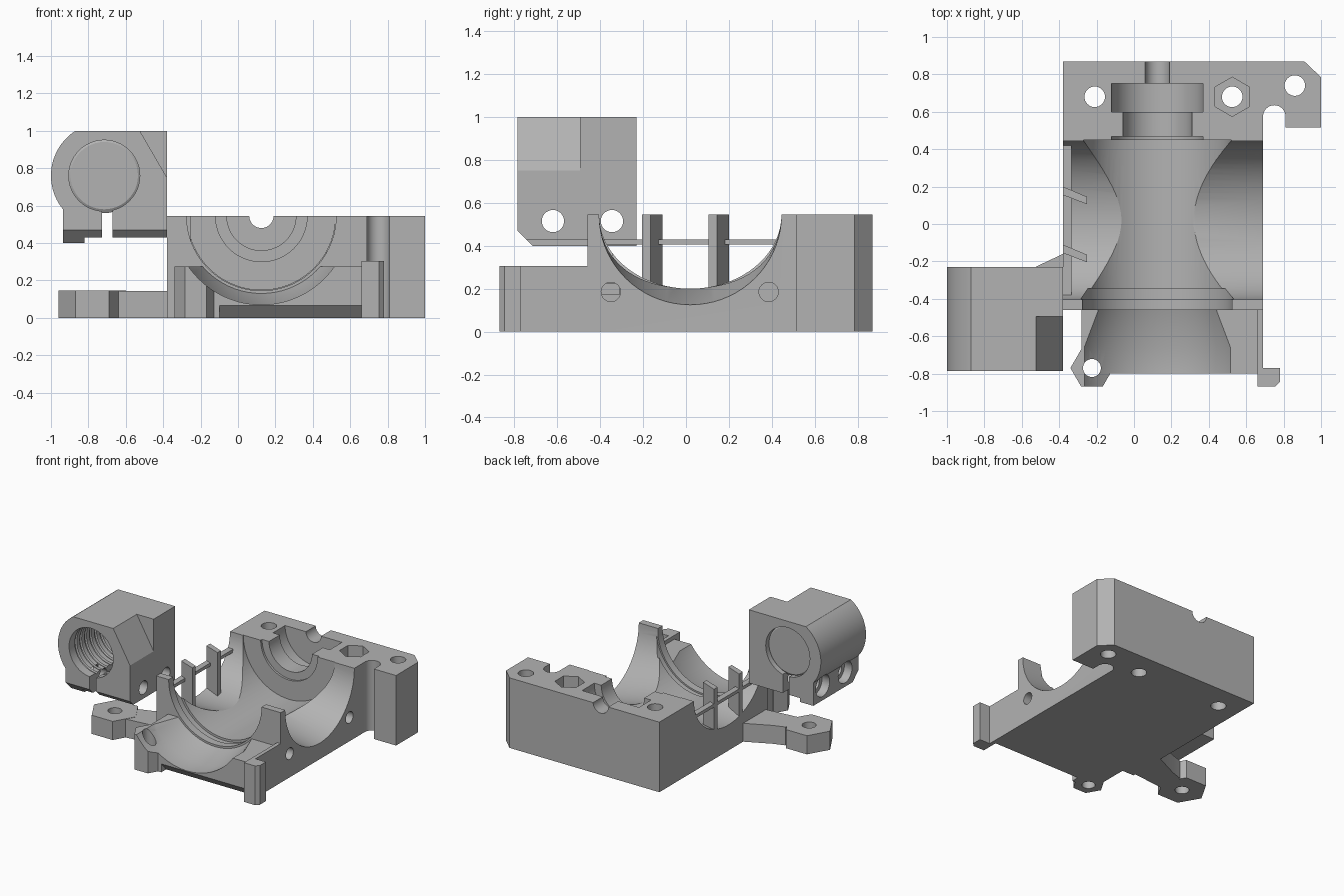
import bpy
from math import cos, sin, pi, radians
from mathutils import Vector

cube = bpy.data.objects.get("Cube")
if cube:
    bpy.data.objects.remove(cube, do_unlink=True)

grey = bpy.data.materials.new("printed grey")
grey.use_nodes = True
GREY = (0.45, 0.45, 0.45, 1)
grey.diffuse_color = GREY
grey.node_tree.nodes["Principled BSDF"].inputs["Base Color"].default_value = GREY

AX, AZ = 0.125, 0.545      # axis of the main cradle, level with the split plane


def loft(name, rings):
    """Join matching closed rings of points and cap both ends."""
    n = len(rings[0])
    verts = [p for r in rings for p in r]
    faces = [list(range(n))[::-1], list(range(len(verts) - n, len(verts)))]
    for k in range(len(rings) - 1):
        for i in range(n):
            j = (i + 1) % n
            faces.append([k * n + i, k * n + j, k * n + n + j, k * n + n + i])
    me = bpy.data.meshes.new(name)
    me.from_pydata(verts, [], faces)
    me.materials.append(grey)
    ob = bpy.data.objects.new(name, me)
    bpy.context.collection.objects.link(ob)
    bpy.context.view_layer.objects.active = ob
    bpy.ops.object.select_all(action='DESELECT')
    ob.select_set(True)
    bpy.ops.object.mode_set(mode='EDIT')
    bpy.ops.mesh.select_all(action='SELECT')
    bpy.ops.mesh.normals_make_consistent(inside=False)
    bpy.ops.object.mode_set(mode='OBJECT')
    return ob


def place(axis, u, v, t):
    """Point from profile coordinates u, v and the distance t along an axis."""
    return {'x': (t, u, v), 'y': (u, t, v), 'z': (u, v, t)}[axis]


def prism(name, axis, pts, a, b):
    return loft(name, [[place(axis, u, v, t) for u, v in pts] for t in (a, b)])


def box(name, x0, x1, y0, y1, z0, z1):
    return prism(name, 'z', [(x0, y0), (x1, y0), (x1, y1), (x0, y1)], z0, z1)


def circle(u, v, r, n=32, rv=None, turn=0):
    rv = rv or r
    return [(u + r * cos(turn + 2 * pi * i / n), v + rv * sin(turn + 2 * pi * i / n))
            for i in range(n)]


def turned(name, axis, u, v, steps, n=72):
    """Round shape from (distance, radius) steps along an axis."""
    return loft(name, [[place(axis, p, q, t) for p, q in circle(u, v, r, n)]
                       for t, r in steps])


def cut(ob, *cutters):
    for c in cutters:
        m = ob.modifiers.new("cut", 'BOOLEAN')
        m.operation = 'DIFFERENCE'
        m.solver = 'EXACT'
        m.object = c
        bpy.context.view_layer.update()
        dg = bpy.context.evaluated_depsgraph_get()
        me = bpy.data.meshes.new_from_object(ob.evaluated_get(dg))
        ob.modifiers.clear()
        ob.data = me
        bpy.data.objects.remove(c, do_unlink=True)
    return ob


def hole(axis, u, v, r, a, b, n=32, turn=0):
    return prism("cutter", axis, circle(u, v, r, n, turn=turn), a, b)


# Main body with the mounting ear at the back right
notch = [(0.75 + 0.06 * cos(a), 0.575 + 0.06 * sin(a))
         for a in [pi - pi * i / 16 for i in range(17)]]
outline = [(-0.38, -0.46), (0.69, -0.46)] + notch + [
    (0.81, 0.515), (1.0, 0.515), (1.0, 0.785), (0.91, 0.87), (-0.38, 0.87)]
body = prism("main_body", 'z', outline, 0, AZ)

# Stepped bore: cradle, seal groove, bearing seat and shaft exit
cut(body, turned("cutter", 'y', AX, AZ, [
    (-0.5, 0.4), (-0.4, 0.4), (-0.4, 0.412), (-0.345, 0.412), (-0.345, 0.395),
    (0.45, 0.395), (0.45, 0.245), (0.467, 0.245), (0.467, 0.185), (0.60, 0.185),
    (0.60, 0.245), (0.75, 0.245), (0.75, 0.065), (0.95, 0.065)]))

# Side windows, deepening toward the right wall
window = [(x, [place('x', u, v, x) for u, v in circle(0.02, AZ, 0.425, 72, d)])
          for x, d in ((-0.5, 0.345), (0.33, 0.345), (0.69, 0.42), (0.8, 0.42))]
cut(body, loft("cutter", [ring for _, ring in window]))

# Screw holes, nut pocket and side holes
cut(body,
    hole('z', -0.21, 0.68, 0.055, -0.1, 0.7),
    hole('z', 0.86, 0.74, 0.055, -0.1, 0.7),
    hole('z', 0.525, 0.68, 0.055, -0.1, 0.7),
    hole('z', 0.525, 0.68, 0.105, 0.42, 0.7, 6, pi / 2),
    hole('x', -0.35, 0.185, 0.045, 0.45, 0.8),
    hole('x', 0.385, 0.185, 0.045, 0.45, 0.8))

# Lower front cradle with its flared opening and bevelled lower edge
front = prism("front_cradle", 'z', [(-0.28, -0.46), (-0.28, -0.72), (-0.2, -0.8),
                                    (0.69, -0.8), (0.69, -0.46)], 0, 0.275)
lip = [(-0.9, -0.1), (-0.74, -0.1), (-0.74, 0.0), (-0.80, 0.065), (-0.9, 0.065)]
flare = [(-0.95, 0.475), (-0.66, 0.475), (-0.46, 0.415), (-0.4, 0.415)]
cut(front, turned("cutter", 'y', AX, AZ, flare),
    prism("cutter", 'x', lip, -0.1, 0.66),
    hole('z', -0.225, -0.77, 0.048, -0.1, 0.5))

# Front screw tab on the right, hooked tab and thin rib on the left
tab = prism("front_screw_tab", 'z', circle(-0.225, -0.77, 0.115, 6), 0, 0.275)
cut(tab, turned("cutter", 'y', AX, AZ, flare),
    hole('z', -0.225, -0.77, 0.048, -0.1, 0.5))
prism("front_hook_tab", 'z', [(0.66, -0.87), (0.755, -0.87), (0.78, -0.845),
                              (0.78, -0.77), (0.69, -0.77), (0.69, -0.46),
                              (0.66, -0.46)], 0, 0.305)

# Small wire guide beside the seal groove
box("wire_guide", 0.44, 0.55, -0.40, -0.31, 0.17, 0.225)

# Slanted struts and the tie bar across the right-hand window
for i, y in enumerate((-0.11, 0.2)):
    prism(f"window_strut_{i + 1}", 'z', [(-0.38, y - 0.045), (-0.25, y - 0.095),
                                         (-0.25, y - 0.055), (-0.38, y)], 0.17, AZ)
box("window_tie_bar", -0.38, -0.335, -0.40, 0.43, 0.405, 0.43)

# Low side arm with a hexagonal screw end
pad = prism("arm_pad", 'z', circle(-0.78, -0.40, 0.18, 6), 0, 0.145)
cut(pad, hole('z', -0.78, -0.40, 0.05, -0.1, 0.3))
prism("side_arm", 'z', [(-0.66, -0.47), (-0.38, -0.44), (-0.36, -0.16), (-0.38, -0.16),
                        (-0.57, -0.25), (-0.66, -0.28)], 0, 0.143)

# Rod clamp: round outer wall merging into a square block
CX, CZ, R = -0.715, 0.76, 0.285
arc = [(CX + R * cos(radians(a)), CZ + R * sin(radians(a)))
       for a in range(123, 220, 4)]
clamp = prism("rod_clamp", 'y', arc + [(-0.935, 0.4), (-0.82, 0.4), (-0.82, 0.43),
                                       (-0.38, 0.43), (-0.38, 1.0)], -0.785, -0.23)
cut(clamp, hole('y', CX, CZ, 0.19, -1, 0, 48),
    box("cutter", -0.727, -0.672, -1, 0, 0.3, 0.65),
    prism("cutter", 'y', [(-0.525, 1.0), (-0.38, 0.75), (-0.3, 0.61), (-0.3, 1.1),
                          (-0.583, 1.1)], -1, -0.495),
    prism("cutter", 'x', [(-0.785, 0.47), (-0.715, 0.4), (-0.65, 0.335),
                          (-0.9, 0.335), (-0.9, 0.585)], -1.1, -0.3))
for y in (-0.62, -0.345):
    cut(clamp, hole('x', y, 0.515, 0.052, -1.1, -0.3),
        hole('x', y, 0.515, 0.085, -1.1, -0.87, 24))

# Fine grip rings inside the clamp bore
for i in range(8):
    y = -0.72 + 0.06 * i
    cut(clamp, turned("cutter", 'y', CX, CZ, [(y, 0.18), (y + 0.012, 0.2),
                                             (y + 0.024, 0.2), (y + 0.036, 0.18)], 48))

# Smooth the round walls, keep the edges crisp
bpy.ops.object.select_all(action='DESELECT')
for ob in bpy.context.collection.objects:
    if ob.type == 'MESH' and ob.data.materials and ob.data.materials[0] == grey:
        ob.select_set(True)
        bpy.context.view_layer.objects.active = ob
bpy.ops.object.shade_smooth_by_angle(angle=radians(25))
